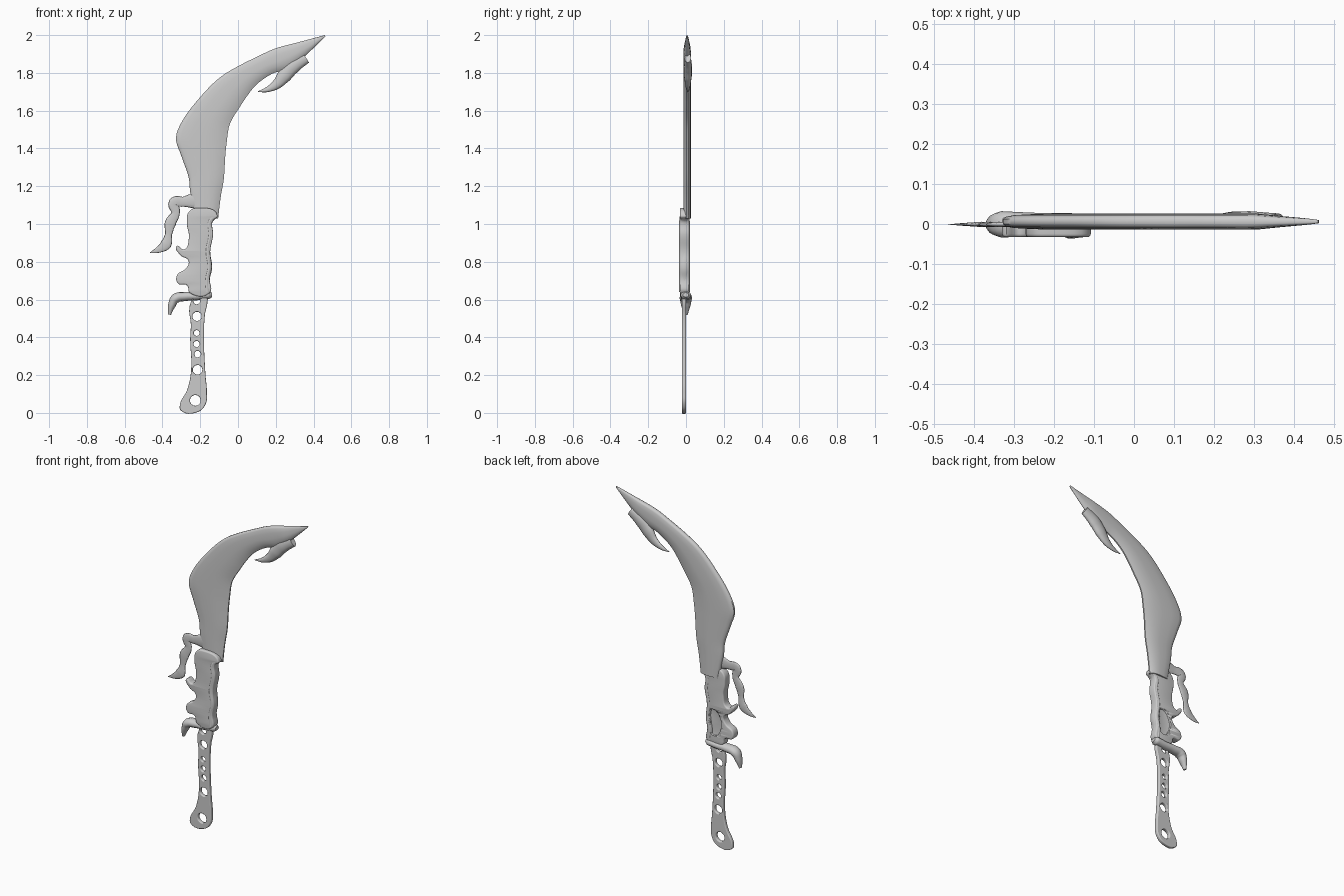
import bpy, bmesh, math
from mathutils import Vector

if "Cube" in bpy.data.objects:
    bpy.data.objects.remove(bpy.data.objects["Cube"])


def finish(ob, angle=40):
    bpy.ops.object.select_all(action='DESELECT')
    ob.select_set(True)
    bpy.context.view_layer.objects.active = ob
    if ob.type == 'CURVE':
        bpy.ops.object.convert(target='MESH')
    ob = bpy.context.object
    bpy.ops.object.transform_apply(location=True, rotation=True, scale=True)
    bpy.ops.object.shade_smooth_by_angle(angle=math.radians(angle))
    return ob


def add_spline(cu, pts, radii=None, cyclic=True):
    s = cu.splines.new('BEZIER')
    s.bezier_points.add(len(pts) - 1)
    for i, (bp, p) in enumerate(zip(s.bezier_points, pts)):
        bp.co = (p[0], p[1], 0)
        bp.handle_left_type = bp.handle_right_type = 'AUTO'
        if radii:
            bp.radius = radii[i]
    s.use_cyclic_u = cyclic


def plate(name, pts, y, half, bevel, holes=()):
    """Rounded plate from a front outline (x, z), with optional round holes."""
    cu = bpy.data.curves.new(name, 'CURVE')
    cu.dimensions, cu.fill_mode, cu.resolution_u = '2D', 'BOTH', 6
    cu.extrude, cu.bevel_depth, cu.offset, cu.bevel_resolution = half - bevel, bevel, -bevel, 2
    add_spline(cu, pts)
    for x, z, r in holes:
        add_spline(cu, [(x + r * math.cos(k * math.pi / 3), z + r * math.sin(k * math.pi / 3))
                        for k in range(6)])
    ob = bpy.data.objects.new(name, cu)
    bpy.context.collection.objects.link(ob)
    ob.rotation_euler.x = math.pi / 2
    ob.location.y = y
    return finish(ob)


def horn(name, pts, y, half):
    """Tapered limb along (x, z, radius) points, flattened in depth."""
    cu = bpy.data.curves.new(name, 'CURVE')
    cu.dimensions, cu.bevel_depth, cu.bevel_resolution = '3D', 1.0, 4
    cu.use_fill_caps, cu.resolution_u = True, 6
    add_spline(cu, pts, [p[2] for p in pts], False)
    ob = bpy.data.objects.new(name, cu)
    bpy.context.collection.objects.link(ob)
    ob.rotation_euler.x = math.pi / 2
    ob = finish(ob, 60)
    k = half / max(p[2] for p in pts)
    for v in ob.data.vertices:
        v.co.y = y + v.co.y * k
    return ob


def catmull(a, b, c, d, t):
    return 0.5 * (2 * b + (c - a) * t + (2 * a - 5 * b + 4 * c - d) * t * t
                  + (3 * b - a - 3 * c + d) * t ** 3)


# Blade: sections from the outer edge to the inner edge (xo, zo, xi, zi)
stations = [Vector(s) for s in (
    (-.225, 1.03, -.105, 1.03), (-.252, 1.16, -.092, 1.14), (-.262, 1.25, -.075, 1.24),
    (-.30, 1.36, -.068, 1.35), (-.328, 1.46, -.06, 1.43), (-.28, 1.57, -.043, 1.53),
    (-.175, 1.70, .01, 1.62), (-.09, 1.78, .05, 1.68), (0, 1.835, .10, 1.74),
    (.10, 1.885, .18, 1.795), (.20, 1.93, .27, 1.825), (.33, 1.965, .35, 1.885),
    (.46, 2.0, .463, 1.993))]
rows = []
n = len(stations)
for i in range(n - 1):
    q = [stations[max(0, min(n - 1, i + k))] for k in (-1, 0, 1, 2)]
    rows += [(catmull(*q, j / 5), i + j / 5) for j in range(5)]
rows.append((stations[-1], n - 1))
half_section = [(0, .006), (.03, .012), (.1, .016), (.3, .019), (.55, .02), (.75, .018), (.92, .010), (1, .004)]
section = half_section + [(t, -h) for t, h in reversed(half_section)]
bm = bmesh.new()
rings = []
for s, u in rows:
    k = min(1, .2 + (n - 1 - u) / 1.6)
    rings.append([bm.verts.new((s[0] + (s[2] - s[0]) * t, .006 + h * k,
                                s[1] + (s[3] - s[1]) * t)) for t, h in section])
for a, b in zip(rings, rings[1:]):
    for j in range(len(section)):
        m = (j + 1) % len(section)
        bm.faces.new((a[j], a[m], b[m], b[j]))
bm.faces.new(rings[0])
bm.faces.new(rings[-1])
bmesh.ops.recalc_face_normals(bm, faces=bm.faces)
me = bpy.data.meshes.new("blade")
bm.to_mesh(me)
bm.free()
blade = bpy.data.objects.new("blade", me)
bpy.context.collection.objects.link(blade)
finish(blade, 50)

# Barb under the blade tip
horn("tip_barb", [(.36, 1.88, .03), (.29, 1.835, .04), (.245, 1.785, .038), (.205, 1.74, .026),
                  (.155, 1.712, .014), (.105, 1.70, .002)], .010, .022)

# Jagged prong at the blade base
horn("side_prong", [(-.22, 1.125, .045), (-.29, 1.118, .026), (-.338, 1.112, .03), (-.33, 1.06, .022),
                    (-.358, 1.005, .03), (-.368, .945, .018), (-.382, .893, .03),
                    (-.42, .865, .018), (-.465, .848, .002)], -.001, .010)

# Ricasso with toothed left edge and recessed back panel
body = plate("ricasso", [(-.215, 1.085), (-.26, 1.065), (-.27, 1.0), (-.26, .93), (-.285, .865),
                         (-.325, .883), (-.305, .835), (-.262, .805), (-.275, .765), (-.322, .73),
                         (-.318, .685), (-.27, .675), (-.255, .635), (-.15, .635), (-.15, .71),
                         (-.14, .77), (-.147, .855), (-.132, .945), (-.135, 1.015), (-.108, 1.045)],
             -.008, .025, .008)
cutter = plate("panel_cutter", [(-.225, .69), (-.18, .68), (-.172, .75), (-.18, .83), (-.23, .81)],
               .02, .015, .002)
cutter.hide_render = True
mod = body.modifiers.new("panel", 'BOOLEAN')
mod.operation, mod.object, mod.solver = 'DIFFERENCE', cutter, 'EXACT'
bpy.context.view_layer.objects.active = body
bpy.ops.object.modifier_apply(modifier="panel")
bpy.data.objects.remove(cutter)
horn("edge_rail", [(-.163, .64, .016), (-.165, .71, .016), (-.153, .77, .016), (-.163, .855, .016),
                   (-.148, .945, .016), (-.15, 1.015, .016), (-.122, 1.045, .014)], -.008, .028)

# Guard bar with downward claw
horn("guard", [(-.138, .625, .012), (-.155, .624, .022), (-.22, .618, .022), (-.28, .616, .024),
               (-.33, .606, .026), (-.35, .57, .02), (-.363, .52, .008)], -.001, .033)

# Skeleton grip with round holes
plate("grip", [(-.235, .625), (-.247, .595), (-.258, .55), (-.25, .47), (-.253, .39), (-.248, .23),
               (-.268, .125), (-.308, .04), (-.302, .012), (-.215, .004), (-.172, .045), (-.165, .11),
               (-.172, .2), (-.18, .39), (-.175, .52), (-.162, .595), (-.17, .625)], -.011, .011, .005,
      [(-.219, .593, .018), (-.217, .511, .024), (-.219, .423, .015), (-.219, .365, .016),
       (-.214, .311, .017), (-.214, .228, .025), (-.226, .066, .028)])
